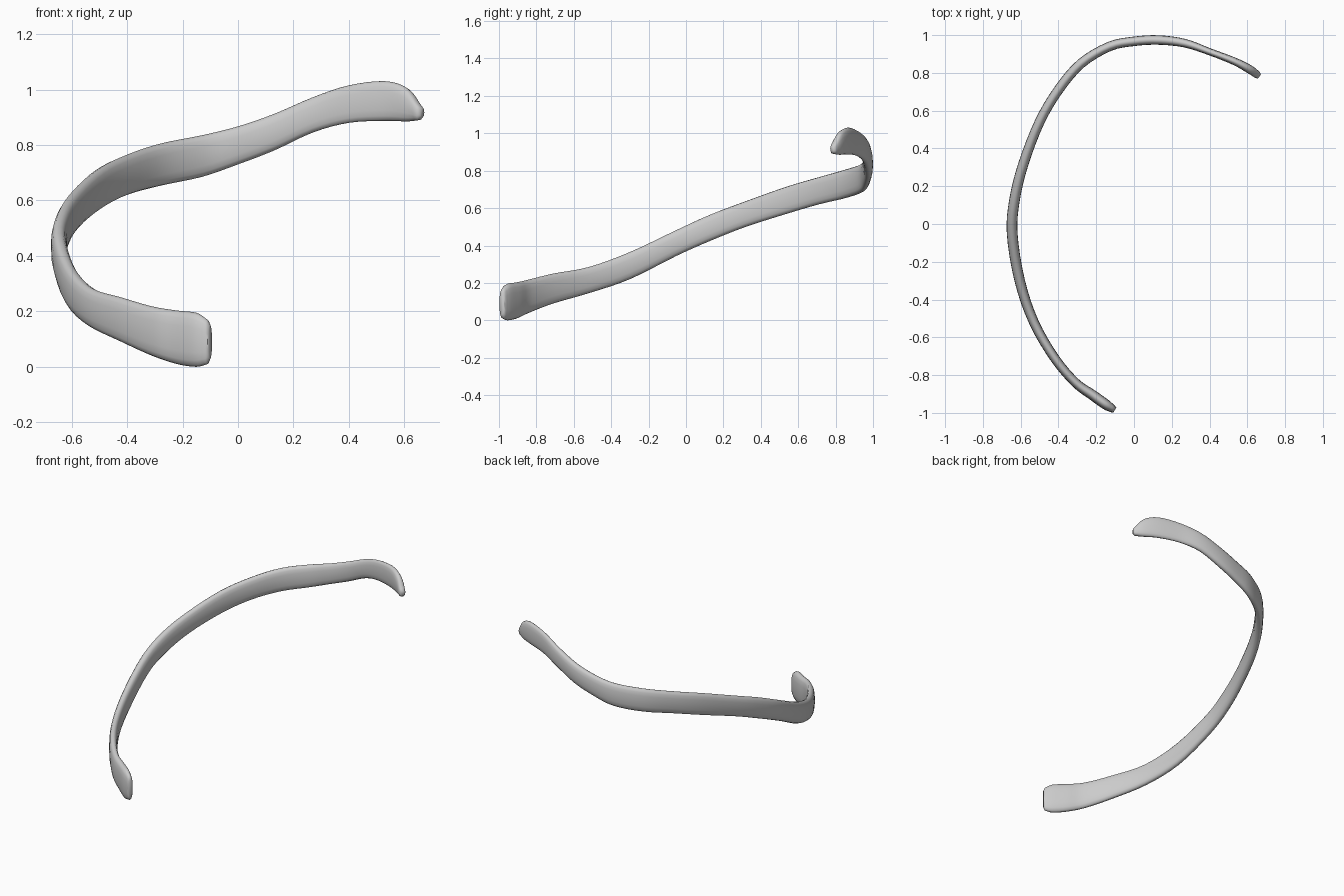
import bpy
import bmesh
import math
from mathutils import Vector

cube = bpy.data.objects.get("Cube")
if cube:
    bpy.data.objects.remove(cube, do_unlink=True)

# Stations along the bar: x, y, bottom z, top z, thickness
STATIONS = [
    (-.11, -.98, .01, .17, .04),
    (-.15, -.955, 0, .195, .055),
    (-.22, -.905, .01, .203, .055),
    (-.31, -.84, .04, .218, .05),
    (-.42, -.71, .09, .25, .05),
    (-.53, -.52, .145, .285, .052),
    (-.605, -.3, .22, .365, .055),
    (-.645, -.05, .345, .483, .057),
    (-.632, .13, .425, .565, .056),
    (-.585, .32, .5, .637, .054),
    (-.5, .54, .57, .715, .052),
    (-.4, .71, .62, .765, .052),
    (-.28, .85, .653, .805, .052),
    (-.13, .94, .685, .835, .05),
    (0, .967, .73, .867, .05),
    (.13, .974, .78, .912, .05),
    (.27, .957, .845, .972, .045),
    (.4, .912, .88, 1.015, .037),
    (.53, .862, .887, 1.03, .04),
    (.61, .82, .885, 1.005, .045),
    (.655, .788, .89, .945, .04),
]
STEPS = 4       # rings between stations
SIDES = 16      # points around each ring


def spline(rows, steps):
    """Catmull-Rom interpolation of whole station rows."""
    pts = [Vector(r) for r in rows]
    pts = [pts[0] * 2 - pts[1]] + pts + [pts[-1] * 2 - pts[-2]]
    out = []
    for a, b, c, d in zip(pts, pts[1:], pts[2:], pts[3:]):
        for i in range(steps):
            t = i / steps
            out.append(b + (c - a) * (t / 2)
                       + (a * 2 - b * 5 + c * 4 - d) * (t * t / 2)
                       + (b * 3 - a - c * 3 + d) * (t ** 3 / 2))
    out.append(pts[-2])
    return out


def ring(bm, row, side, shrink=1.0, shift=Vector((0, 0, 0))):
    """Flattened, rounded upright cross-section across the path."""
    x, y, low, high, thick = row
    centre = Vector((x, y, (low + high) / 2)) + shift
    verts = []
    for i in range(SIDES):
        a = math.tau * i / SIDES
        u = math.copysign(abs(math.cos(a)) ** .8, math.cos(a))
        v = math.copysign(abs(math.sin(a)) ** .8, math.sin(a))
        offset = side * (u * thick / 2) + Vector((0, 0, v * (high - low) / 2))
        verts.append(bm.verts.new(centre + offset * shrink))
    return verts


# Curved bar lofted along the path, with softly rounded ends
rows = spline(STATIONS, STEPS)
bm = bmesh.new()
rings = []
last = len(rows) - 1
for i, row in enumerate(rows):
    ahead, behind = rows[min(i + 1, last)], rows[max(i - 1, 0)]
    along = Vector((ahead[0] - behind[0], ahead[1] - behind[1], 0)).normalized()
    side = Vector((-along.y, along.x, 0))
    if i == 0:
        rings.append(ring(bm, row, side, .75, along * -.01))
    rings.append(ring(bm, row, side))
    if i == last:
        rings.append(ring(bm, row, side, .6, along * .012))
for r, s in zip(rings, rings[1:]):
    for j in range(SIDES):
        k = (j + 1) % SIDES
        bm.faces.new((r[j], r[k], s[k], s[j]))
bm.faces.new(rings[0])
bm.faces.new(rings[-1])
bmesh.ops.recalc_face_normals(bm, faces=bm.faces)
mesh = bpy.data.meshes.new("curved_bone")
bm.to_mesh(mesh)
bm.free()

# Plain grey material
grey = bpy.data.materials.new("light grey")
grey.use_nodes = True
colour = (.6, .6, .6, 1)
grey.diffuse_color = colour
grey.node_tree.nodes["Principled BSDF"].inputs["Base Color"].default_value = colour
mesh.materials.append(grey)

bone = bpy.data.objects.new("curved_bone", mesh)
bpy.context.collection.objects.link(bone)
bpy.context.view_layer.objects.active = bone
bone.select_set(True)
bpy.ops.object.shade_smooth_by_angle(angle=math.radians(60))
